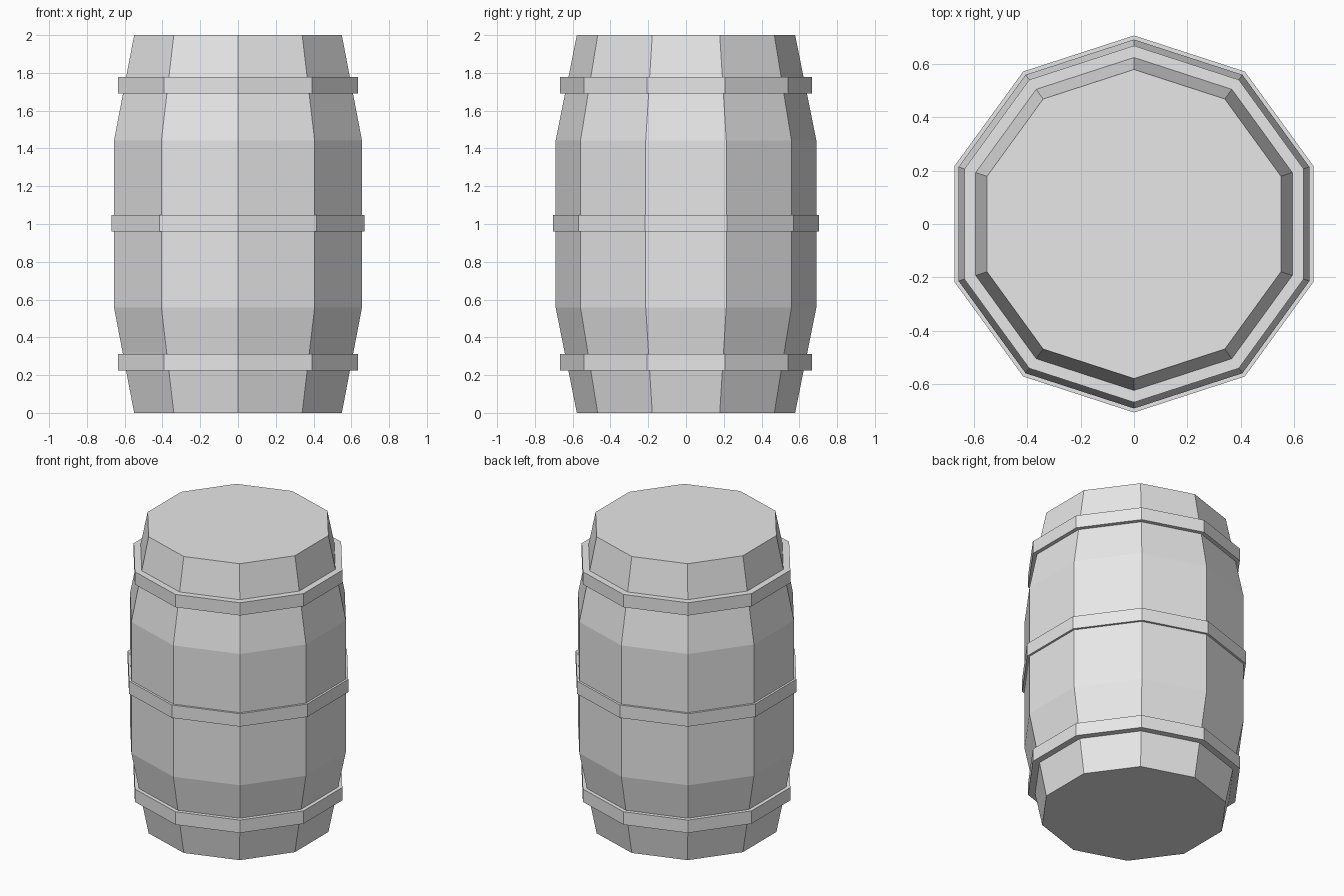
import bpy, bmesh, math

if "Cube" in bpy.data.objects:
    bpy.data.objects.remove(bpy.data.objects["Cube"])

SIDES = 10

grey = bpy.data.materials.new("plain_grey")
grey.diffuse_color = (0.8, 0.8, 0.8, 1)
grey.use_nodes = True
grey.node_tree.nodes["Principled BSDF"].inputs["Base Color"].default_value = grey.diffuse_color


def lathe(name, profile, closed):
    """Spin a (radius, z) profile into a ten-sided part; cap the ends if open."""
    bm = bmesh.new()
    rings = []
    for r, z in profile:
        ring = []
        for k in range(SIDES):
            a = math.pi / 2 + 2 * math.pi * k / SIDES
            ring.append(bm.verts.new((r * math.cos(a), r * math.sin(a), z)))
        rings.append(ring)
    pairs = list(zip(rings, rings[1:]))
    if closed:
        pairs.append((rings[-1], rings[0]))
    for lo, hi in pairs:
        for k in range(SIDES):
            n = (k + 1) % SIDES
            bm.faces.new((lo[k], lo[n], hi[n], hi[k]))
    if not closed:
        bm.faces.new(rings[0])
        bm.faces.new(rings[-1])
    bmesh.ops.recalc_face_normals(bm, faces=bm.faces)
    mesh = bpy.data.meshes.new(name)
    bm.to_mesh(mesh)
    bm.free()
    mesh.materials.append(grey)
    obj = bpy.data.objects.new(name, mesh)
    bpy.context.collection.objects.link(obj)
    return obj


# Barrel body with straight middle and tapered ends
lathe("barrel_body", [(0.578, 0), (0.69, 0.557), (0.69, 1.443), (0.578, 2)], False)

# Hoops: name, outer radius, inner radius (sunk into the staves), bottom, top
for name, outer, inner, z0, z1 in (
    ("bottom_hoop", 0.667, 0.61, 0.225, 0.312),
    ("middle_hoop", 0.705, 0.68, 0.96, 1.047),
    ("top_hoop", 0.667, 0.61, 1.692, 1.778),
):
    lathe(name, [(outer, z0), (outer, z1), (inner, z1), (inner, z0)], True)
